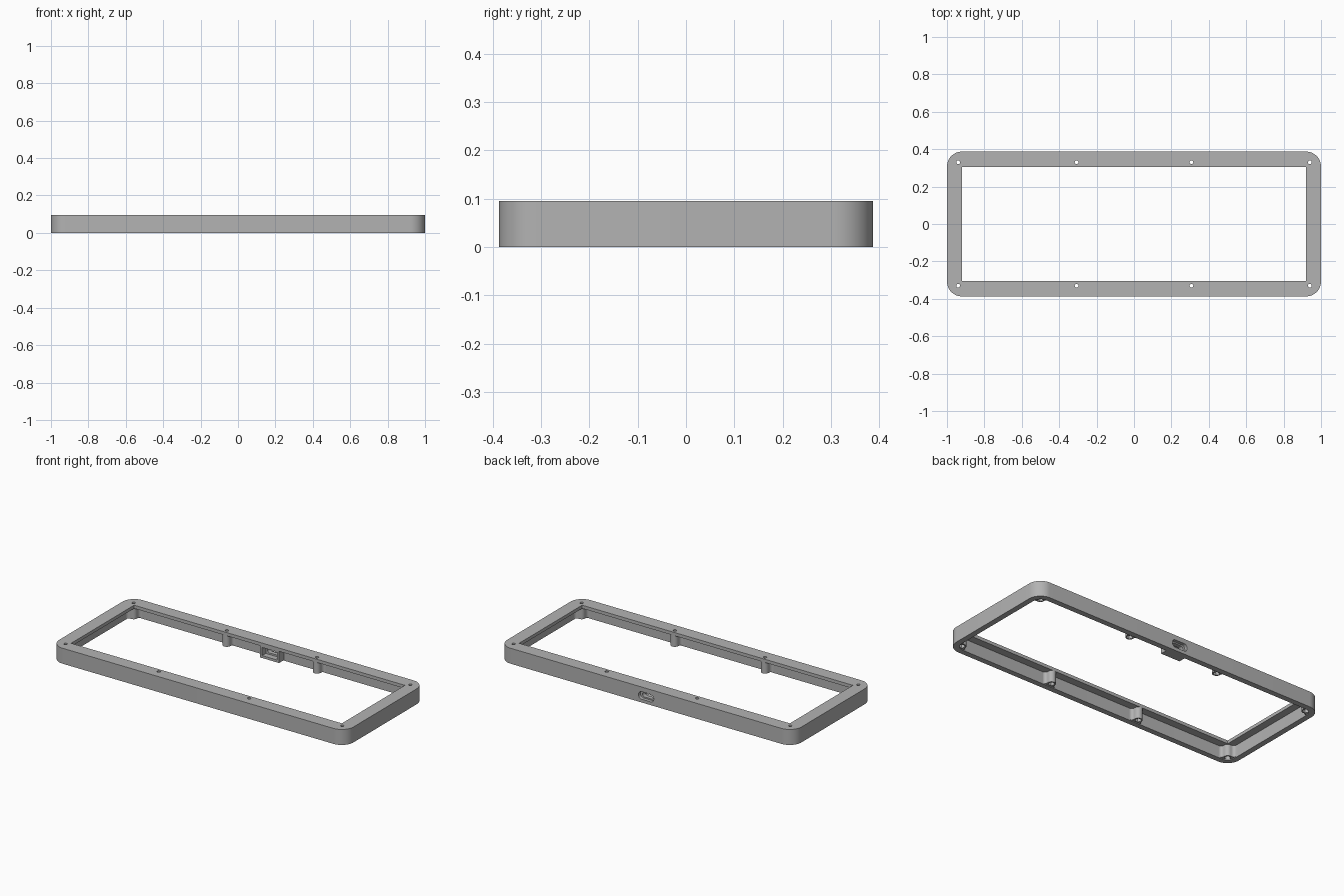
import bpy, bmesh, math
from mathutils import Matrix, Vector

cube = bpy.data.objects.get("Cube")
if cube:
    bpy.data.objects.remove(cube, do_unlink=True)

HX, HY, H = 1.0, 0.387, 0.095        # outer half sizes and height
WALL, LIP, R = 0.034, 0.02, 0.08     # wall and lip thickness, corner radius
OX, OY = 0.92, 0.306                 # half sizes of the opening
SX, SY = 0.94, 0.33                  # screw positions
MX = 0.307

grey = bpy.data.materials.new("grey plastic")
grey.use_nodes = True
grey.diffuse_color = (0.45, 0.45, 0.45, 1)
grey.node_tree.nodes["Principled BSDF"].inputs["Base Color"].default_value = (0.45, 0.45, 0.45, 1)


def prism(name, pts, z0, z1, matrix=None):
    """Extrude a flat outline from z0 to z1."""
    bm = bmesh.new()
    face = bm.faces.new([bm.verts.new((x, y, z0)) for x, y in pts])
    up = bmesh.ops.extrude_face_region(bm, geom=[face])["geom"]
    bmesh.ops.translate(bm, vec=(0, 0, z1 - z0),
                        verts=[v for v in up if isinstance(v, bmesh.types.BMVert)])
    if matrix:
        bm.transform(matrix)
    bmesh.ops.recalc_face_normals(bm, faces=bm.faces)
    mesh = bpy.data.meshes.new(name)
    bm.to_mesh(mesh)
    bm.free()
    mesh.materials.append(grey)
    ob = bpy.data.objects.new(name, mesh)
    bpy.context.collection.objects.link(ob)
    return ob


def arc(cx, cy, r, a0, a1, n):
    return [(cx + r * math.cos(math.radians(a0 + (a1 - a0) * i / n)),
             cy + r * math.sin(math.radians(a0 + (a1 - a0) * i / n))) for i in range(n + 1)]


def rounded(hx, hy, r, n=12):
    pts = []
    for k, (sx, sy) in enumerate([(1, 1), (-1, 1), (-1, -1), (1, -1)]):
        pts += arc(sx * (hx - r), sy * (hy - r), r, 90 * k, 90 * k + 90, n)
    return pts


def rect(x0, x1, y0, y1):
    return [(x0, y0), (x1, y0), (x1, y1), (x0, y1)]


def circle(x, y, r, n):
    return arc(x, y, r, 0, 360, n)[:-1]


def select(ob):
    bpy.ops.object.select_all(action='DESELECT')
    ob.select_set(True)
    bpy.context.view_layer.objects.active = ob


def cut(ob, cutters):
    select(ob)
    for c in cutters:
        mod = ob.modifiers.new("cut", 'BOOLEAN')
        mod.operation, mod.solver, mod.object = 'DIFFERENCE', 'EXACT', c
        bpy.ops.object.modifier_apply(modifier=mod.name)
        bpy.data.objects.remove(c, do_unlink=True)


def smooth(ob):
    select(ob)
    bpy.ops.object.shade_smooth_by_angle(angle=math.radians(30))


# Maps outline x, y to world x, z, with extrusion running along +y
UPRIGHT = Matrix(((1, 0, 0, 0), (0, 0, 1, 0), (0, 1, 0, 0), (0, 0, 0, 1)))
PORT_Z = 0.043


def port_outline(hx, hz):
    return [(x, y + PORT_Z) for x, y in rounded(hx, hz, hz * 0.95, 8)]


def port_cutters():
    return [prism("port_hole", port_outline(0.038, 0.015), 0.2, 0.5, UPRIGHT),
            prism("port_recess", port_outline(0.052, 0.023), HY - 0.02, 0.5, UPRIGHT)]


# Frame: outer shell, hollowed below the lip, with a straight-cornered opening
screws = [(sx * x, sy * SY) for x in (SX, MX) for sx in (-1, 1) for sy in (-1, 1)]
frame = prism("frame", rounded(HX, HY, R), 0, H)
cut(frame, [prism("cavity", rounded(HX - WALL, HY - WALL, R - WALL), -0.1, H - LIP),
            prism("opening", rect(-OX, OX, -OY, OY), -0.1, 0.2)]
    + [prism("lip_hole", circle(x, y, 0.01, 24), H - LIP - 0.01, 0.2) for x, y in screws]
    + port_cutters())
smooth(frame)

# Screw posts: flared where they meet the wall, with a nut pocket underneath
IX, IY = HX - WALL, HY - WALL
PR, FL = 0.024, 0.018
flare_y = IY - FL
MID = ([(PR + FL, IY + 0.01)] + arc(PR + FL, flare_y, FL, 90, 180, 6)
       + arc(0, SY, PR, 0, -180, 14) + arc(-PR - FL, flare_y, FL, 0, 90, 6)
       + [(-PR - FL, IY + 0.01)])
CORNER = ([(SX - PR - FL, IY + 0.01), (SX - PR - FL, IY)]
          + arc(SX - PR - FL, flare_y, FL, 90, 0, 6)[1:]
          + arc(SX, SY, PR, 180, 270, 8)
          + arc(IX - FL, SY - PR - FL, FL, 90, 0, 6)
          + [(IX + 0.01, SY - PR - FL)]
          + arc(HX - R, HY - R, R - WALL + 0.01, 0, 90, 8))


def post(name, outline, x, sx, sy, shift):
    ob = prism(name, [(sx * px + shift, sy * py) for px, py in outline], 0.005, H - LIP + 0.005)
    cut(ob, [prism("screw_hole", circle(x, sy * SY, 0.01, 24), -0.1, 0.2),
             prism("nut_pocket", circle(x, sy * SY, 0.018, 6), -0.1, 0.03)])
    smooth(ob)


for sx, side in ((1, "left"), (-1, "right")):
    for sy, end in ((-1, "front"), (1, "back")):
        post(f"{end}_{side}_corner_post", CORNER, sx * SX, sx, sy, 0)
        post(f"{end}_{side}_middle_post", MID, sx * MX, 1, sy, sx * MX)

# Port housing on the inside of the back wall, with a pocket facing inward
housing = prism("port_housing", rect(-0.065, 0.065, OY, IY + 0.005), 0.003, H - LIP + 0.005)
cut(housing, [prism("pocket", rect(-0.05, 0.05, 0.018, 0.068), 0.2, IY - 0.012, UPRIGHT)]
    + port_cutters()[:1])
for ob in [o for o in bpy.data.objects if o.name.startswith("port_recess")]:
    bpy.data.objects.remove(ob, do_unlink=True)
smooth(housing)
